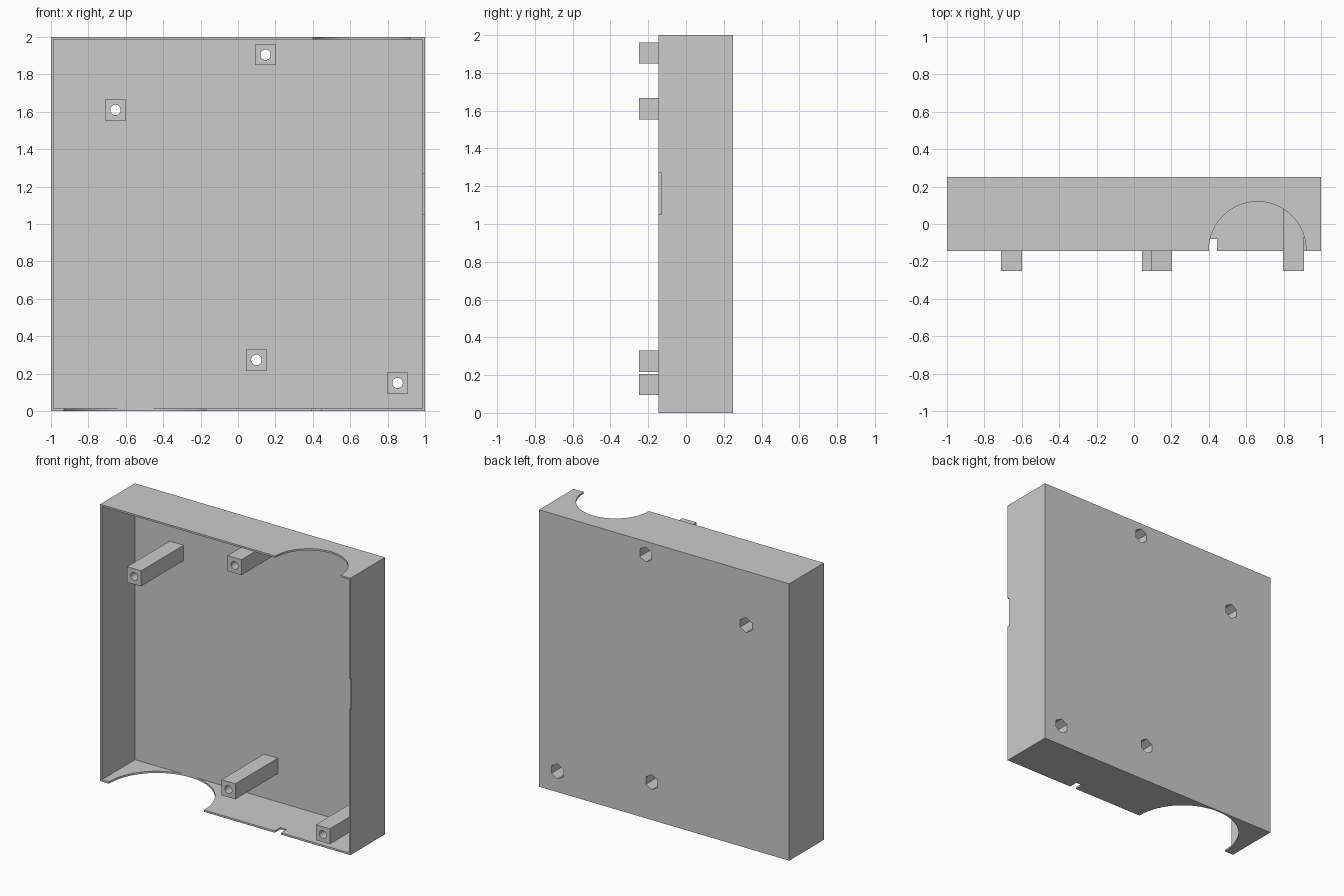
import bpy
from math import pi

if "Cube" in bpy.data.objects:
    bpy.data.objects.remove(bpy.data.objects["Cube"])

WALL = 0.013
FRONT, BACK, TIP = -0.145, 0.25, -0.25


def box(name, x0, x1, y0, y1, z0, z1):
    bpy.ops.mesh.primitive_cube_add(size=1, location=((x0 + x1) / 2, (y0 + y1) / 2, (z0 + z1) / 2))
    o = bpy.context.object
    o.name = name
    o.scale = (x1 - x0, y1 - y0, z1 - z0)
    bpy.ops.object.transform_apply(location=True, rotation=True, scale=True)
    return o


def cylinder(name, loc, radius, depth, sides, rot=(0, 0, 0)):
    bpy.ops.mesh.primitive_cylinder_add(vertices=sides, radius=radius, depth=depth, location=loc, rotation=rot)
    o = bpy.context.object
    o.name = name
    bpy.ops.object.transform_apply(location=True, rotation=True, scale=True)
    return o


def combine(target, other, operation):
    m = target.modifiers.new("bool", 'BOOLEAN')
    m.operation = operation
    m.solver = 'EXACT'
    m.object = other
    bpy.context.view_layer.objects.active = target
    bpy.ops.object.modifier_apply(modifier=m.name)
    bpy.data.objects.remove(other, do_unlink=True)


# Open-fronted shell
case = box("case", -1, 1, FRONT, BACK, 0, 2)
combine(case, box("cavity", -1 + WALL, 1 - WALL, FRONT - 0.1, BACK - 0.015, WALL, 2 - WALL), 'DIFFERENCE')

# Round cutouts in the top and bottom walls
combine(case, cylinder("top_cutout", (0.66, -0.14, 2), 0.26, 0.1, 64), 'DIFFERENCE')
combine(case, cylinder("bottom_cutout", (-0.55, -0.14, 0), 0.38, 0.1, 64), 'DIFFERENCE')

# Small notches in the bottom and right walls
combine(case, box("bottom_notch", 0.395, 0.445, -0.3, -0.08, -0.1, 0.1), 'DIFFERENCE')
combine(case, box("side_notch", 0.9, 1.1, -0.3, -0.13, 1.05, 1.27), 'DIFFERENCE')

# Mounting posts with screw holes and deep hexagonal pockets from the back
for x, z in [(0.147, 1.905), (-0.655, 1.61), (0.098, 0.273), (0.853, 0.15)]:
    h = 0.056
    combine(case, box("post", x - h, x + h, TIP, BACK - 0.005, z - h, z + h), 'UNION')
    combine(case, cylinder("screw_hole", (x, 0, z), 0.028, 1, 32, (pi / 2, 0, 0)), 'DIFFERENCE')
    combine(case, cylinder("hex_pocket", (x, 0.07, z), 0.0545, 0.46, 6, (pi / 2, 0, 0)), 'DIFFERENCE')
